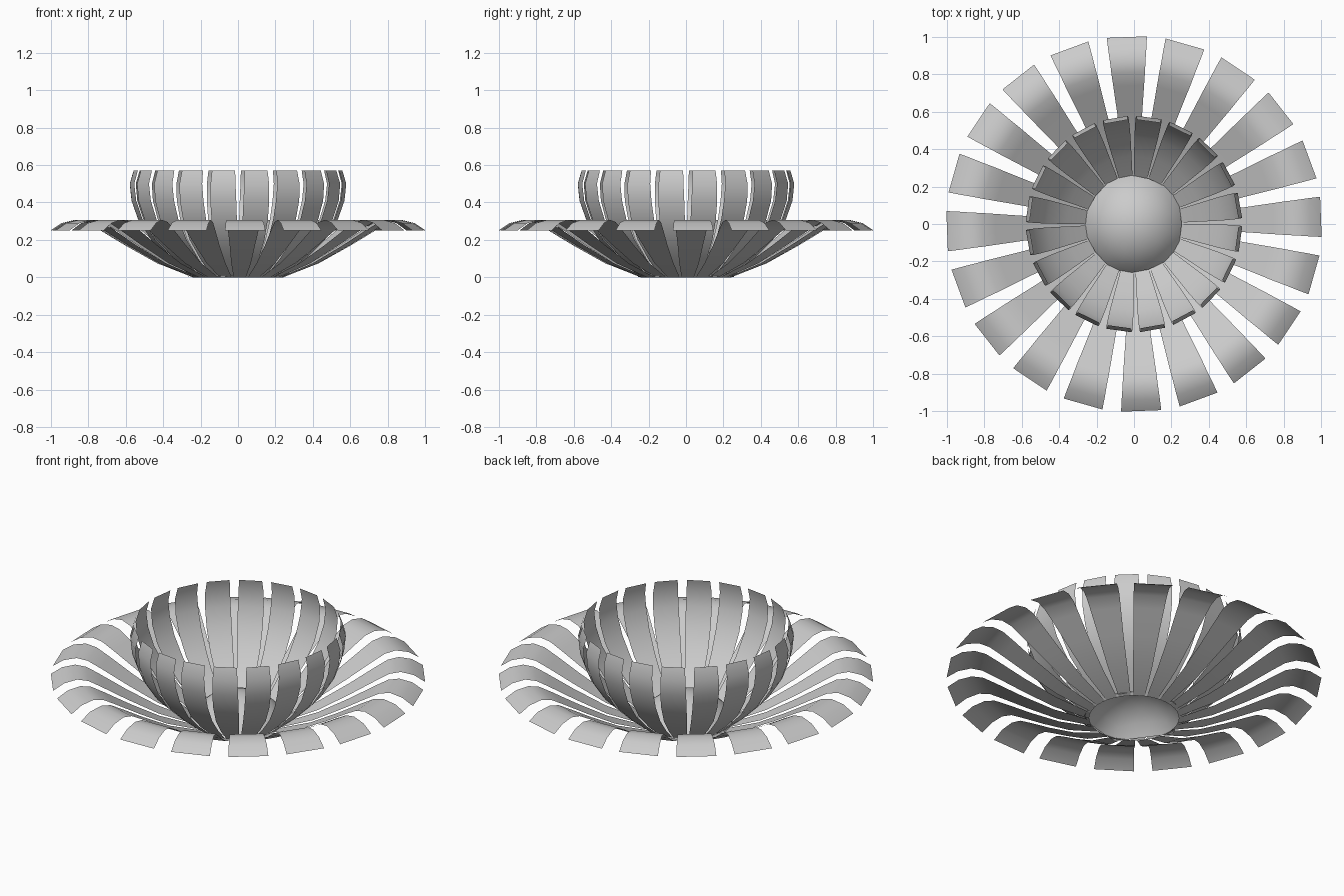
import bpy
import bmesh
from math import cos, sin, radians
from mathutils import Vector

if "Cube" in bpy.data.objects:
    bpy.data.objects.remove(bpy.data.objects["Cube"])

# One plain grey for the whole flower
grey = bpy.data.materials.new("soft_grey")
grey.use_nodes = True
colour = (0.6, 0.6, 0.6, 1)
grey.diffuse_color = colour
grey.node_tree.nodes["Principled BSDF"].inputs["Base Color"].default_value = colour


def finish_mesh(bm, name):
    bmesh.ops.recalc_face_normals(bm, faces=bm.faces)
    # Open sheets: make the upper side the front
    if sum(f.normal.z * f.calc_area() for f in bm.faces) < 0:
        bmesh.ops.reverse_faces(bm, faces=bm.faces)
    mesh = bpy.data.meshes.new(name)
    bm.to_mesh(mesh)
    bm.free()
    for poly in mesh.polygons:
        poly.use_smooth = True
    mesh.materials.append(grey)
    return mesh


def place(mesh, name, angle=0):
    obj = bpy.data.objects.new(name, mesh)
    obj.rotation_euler.z = radians(angle)
    bpy.context.collection.objects.link(obj)


def petal_ring(name, profile, start, count=20):
    """Strip along a (radius, height, width) profile, repeated around z."""
    bm = bmesh.new()
    rows = [[bm.verts.new((r, side * w / 2, z)) for side in (-1, 1)]
            for r, z, w in profile]
    for a, b in zip(rows, rows[1:]):
        bm.faces.new((a[0], b[0], b[1], a[1]))
    mesh = finish_mesh(bm, name)
    for i in range(count):
        place(mesh, f"{name}_{i + 1}", start + i * 360 / count)


# Outer petals: spreading, with tips curling down
petal_ring("outer_petal", [
    (0.24, 0.0, 0.065), (0.43, 0.075, 0.105), (0.60, 0.17, 0.135),
    (0.74, 0.255, 0.165), (0.81, 0.295, 0.18), (0.87, 0.307, 0.19),
    (0.94, 0.29, 0.205), (1.0, 0.25, 0.215)], 2.2)

# Inner petals: an upright cup, with tips leaning in
petal_ring("inner_petal", [
    (0.24, 0.0, 0.07), (0.36, 0.10, 0.10), (0.46, 0.20, 0.125),
    (0.53, 0.31, 0.137), (0.565, 0.41, 0.14), (0.575, 0.50, 0.135),
    (0.555, 0.57, 0.125)], 10)

# Centre: five triangles of an icosahedron, rounded onto a sphere
bm = bmesh.new()
top = bm.verts.new((0, 0, 1))
ring = [bm.verts.new((0.8944 * cos(radians(36 + 72 * i)),
                      0.8944 * sin(radians(36 + 72 * i)), 0.4472))
        for i in range(5)]
for i in range(5):
    bm.faces.new((top, ring[i], ring[(i + 1) % 5]))
bmesh.ops.subdivide_edges(bm, edges=bm.edges[:], cuts=3, use_grid_fill=True)
radius = 0.3
for v in bm.verts:
    v.co = v.co.normalized() * radius - Vector((0, 0, 0.4472 * radius))
place(finish_mesh(bm, "flower_centre"), "flower_centre")
